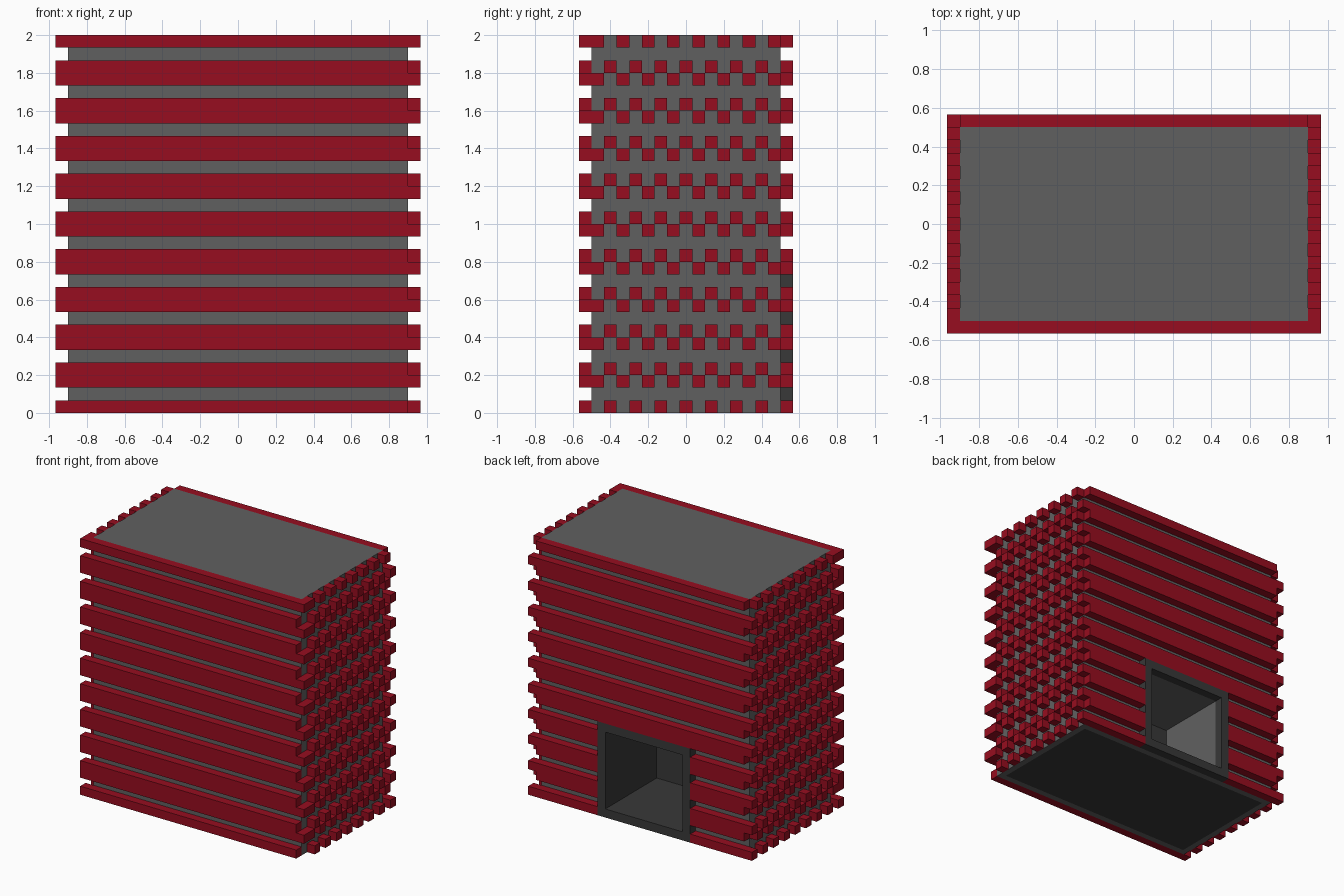
import bpy, bmesh

if "Cube" in bpy.data.objects:
    bpy.data.objects.remove(bpy.data.objects["Cube"])

U = 1 / 15                      # one block
X, Y = 13.5 * U, 7.5 * U        # half size of the core


def material(name, rgb):
    m = bpy.data.materials.new(name)
    m.diffuse_color = (*rgb, 1)
    m.use_nodes = True
    m.node_tree.nodes["Principled BSDF"].inputs["Base Color"].default_value = m.diffuse_color
    return m


RED = material("dark red", (0.31, 0.004, 0.014))
GREY = material("mid grey", (0.118, 0.118, 0.118))
DARK = material("charcoal", (0.04, 0.04, 0.04))


def add_box(bm, lo, hi):
    r = bmesh.ops.create_cube(bm, size=1)
    for v in r["verts"]:
        v.co = [(a + b) / 2 + c * (b - a) for a, b, c in zip(lo, hi, v.co)]


def boxes(name, items, *mats):
    bm = bmesh.new()
    for lo, hi in items:
        add_box(bm, lo, hi)
    me = bpy.data.meshes.new(name)
    bm.to_mesh(me)
    bm.free()
    for m in mats:
        me.materials.append(m)
    ob = bpy.data.objects.new(name, me)
    bpy.context.collection.objects.link(ob)
    return ob


# Doorway: frame limits and the opening one block inside
FX0, FX1, FZ = -6.5 * U, 5.5 * U, 11 * U
OX0, OX1, OZ0, OZ1 = FX0 + U, FX1 - U, U, FZ - U
ROOM_Y = -U

# Core with a room cut into the back
core = boxes("core", [((-X, -Y, 0), (X, Y, 2))], GREY, DARK)
cutter = boxes("room_cutter", [((OX0, ROOM_Y, OZ0), (OX1, Y + U, OZ1))], GREY)
mod = core.modifiers.new("room", "BOOLEAN")
mod.operation, mod.solver, mod.object = "DIFFERENCE", "EXACT", cutter
bpy.context.view_layer.objects.active = core
bpy.ops.object.modifier_apply(modifier=mod.name)
bpy.data.objects.remove(cutter)

# Dark base panel, and dark floor, front and side of the room
bm = bmesh.new()
bm.from_mesh(core.data)
base = [f for f in bm.faces if f.normal.z < -0.9 and f.calc_center_median().z < 0.01]
bmesh.ops.inset_region(bm, faces=base, thickness=U)
for f in base:
    f.material_index = 1
for f in bm.faces:
    c, n = f.calc_center_median(), f.normal
    inside = abs(c.x) < X - 0.01 and abs(c.y) < Y - 0.01 and 0.01 < c.z < 1.9
    if inside and (n.z > 0.9 or n.y > 0.9 or n.x < -0.9):
        f.material_index = 1
bm.to_mesh(core.data)
bm.free()

# Door frame
boxes("door_frame", [
    ((FX0, Y, 0), (OX0, Y + U, FZ)),
    ((OX1, Y, 0), (FX1, Y + U, FZ)),
    ((OX0, Y, 0), (OX1, Y + U, OZ0)),
    ((OX0, Y, OZ1), (OX1, Y + U, FZ)),
], DARK)

# Rows of bars and end blocks, alternating between upper and lower rows
front, back, ends = [], [], []
for row in range(30):
    if row % 3 == 1:
        continue
    upper = row % 3 == 0
    z0, z1 = row * U, (row + 1) * U
    front.append(((-X - U, -Y - U, z0), (X if upper else X + U, -Y, z1)))
    reach = X + U if upper else X
    if z1 < FZ + 0.001:         # bars stop at the door frame
        spans = [(-reach, FX0), (FX1, reach)]
    else:
        spans = [(-reach, reach)]
    back += [((a, Y, z0), (b, Y + U, z1)) for a, b in spans]
    for i in range(1 if upper else 0, 15, 2):
        y = -Y + i * U
        ends += [((a, y, z0), (a + U, y + U, z1)) for a in (-X - U, X)]

boxes("front_bars", front, RED)
boxes("back_bars", back, RED)
boxes("end_blocks", ends, RED)
